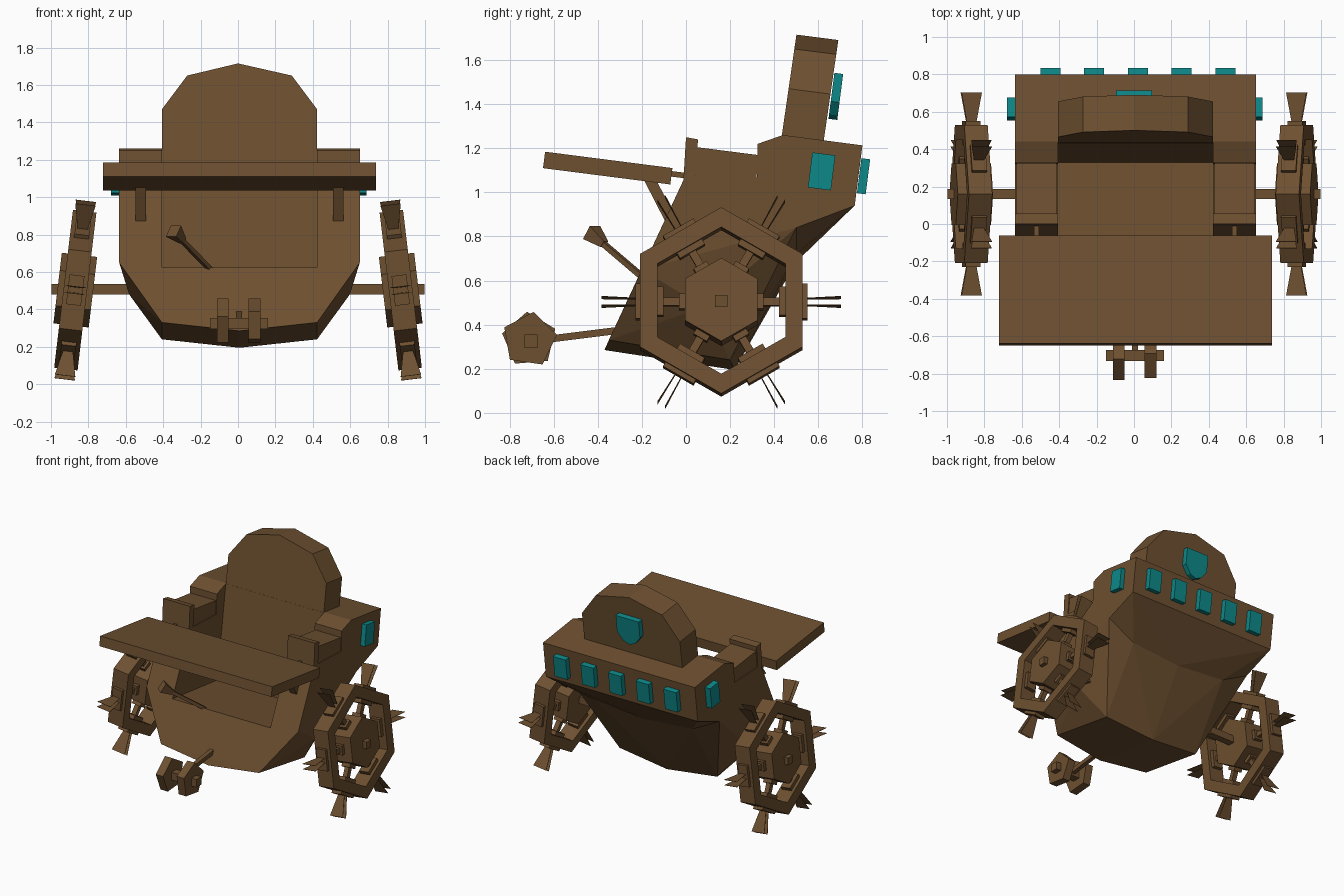
import bpy, bmesh
from math import radians, sin, cos, pi
from mathutils import Matrix, Vector

if "Cube" in bpy.data.objects:
    bpy.data.objects.remove(bpy.data.objects["Cube"])


def material(name, rgb):
    m = bpy.data.materials.new(name)
    m.use_nodes = True
    m.diffuse_color = (*rgb, 1)
    m.node_tree.nodes["Principled BSDF"].inputs["Base Color"].default_value = (*rgb, 1)
    return m


BROWN = material("brown", (0.155, 0.08, 0.03))
TEAL = material("teal", (0.004, 0.25, 0.25))
LEAN = radians(-7.3)      # the whole seat leans back
MID = 0.008               # body centre line


def add_hull(bm, pts, mat=Matrix()):
    """Add one convex solid around the points."""
    verts = [bm.verts.new(mat @ Vector(p)) for p in pts]
    res = bmesh.ops.convex_hull(bm, input=verts)
    inner = [g for g in res["geom_interior"] if isinstance(g, bmesh.types.BMVert)]
    bmesh.ops.delete(bm, geom=inner, context="VERTS")


def finish(name, bm, mat=BROWN):
    bmesh.ops.dissolve_limit(bm, angle_limit=0.01, verts=bm.verts, edges=bm.edges)
    bmesh.ops.recalc_face_normals(bm, faces=bm.faces)
    me = bpy.data.meshes.new(name)
    bm.to_mesh(me)
    bm.free()
    me.materials.append(mat)
    ob = bpy.data.objects.new(name, me)
    bpy.context.collection.objects.link(ob)
    return ob


def corners(c, s):
    return [(c[0] + i * s[0] / 2, c[1] + j * s[1] / 2, c[2] + k * s[2] / 2)
            for i in (-1, 1) for j in (-1, 1) for k in (-1, 1)]


def hull(name, pts, mat=BROWN, matrix=Matrix()):
    bm = bmesh.new()
    add_hull(bm, pts, matrix)
    return finish(name, bm, mat)


def box(name, c, s, tilt=0.0, mat=BROWN):
    return hull(name, corners((0, 0, 0), s), mat,
                Matrix.Translation(c) @ Matrix.Rotation(tilt, 4, "X"))


def slab(name, profile, x0, x1):
    """Side profile (y, z) extruded across x."""
    return hull(name, [(x, y, z) for x in (x0, x1) for y, z in profile])


def beam(name, a, b, r0, r1):
    """Square bar from a to b, tapering from r0 to r1."""
    a, b = Vector(a), Vector(b)
    m = Matrix.Translation(a) @ (b - a).to_track_quat("Z", "Y").to_matrix().to_4x4()
    n = (b - a).length
    return hull(name, [(i * r, j * r, z) for r, z in ((r0, 0), (r1, n))
                       for i in (-1, 1) for j in (-1, 1)], BROWN, m)


def mirrored(half):
    return [(MID + s * x, y, z) for x, y, z in half for s in (-1, 1)]


# Lower body: U-shaped sections, joined front to back in two convex pieces
W, C = 0.643, 0.415
front = [(W, 0.0, 1.08), (W, -0.2, 0.65), (C, -0.35, 0.33), (0, -0.37, 0.285)]
belly = [(0.59, 0.08, 0.48), (C, 0.2, 0.24), (0, 0.22, 0.195)]
rise = [(W, 0.5, 1.06), (W, 0.5, 0.84), (C, 0.5, 0.72), (0, 0.5, 0.685)]
back = [(W, 0.765, 0.94), (W, 0.78, 1.06)]
body = hull("body", mirrored(front + belly + rise))
hull("body_tail", mirrored(rise + back))

# Rear block behind the seat
rear = slab("rear_block", [(0.32, 1.0), (0.325, 1.22), (0.44, 1.26), (0.8, 1.213),
                           (0.765, 0.94)], MID - W, MID + W)

# Seat recess cut through the body and the rear block
cutter = slab("seat_cutter", [(-0.7, 0.68), (0.33, 0.56), (0.435, 1.26), (0.455, 1.4),
                              (-0.7, 1.4)], MID - C, MID + C)
cutter.hide_render = True
for ob in (body, rear):
    mod = ob.modifiers.new("seat", "BOOLEAN")
    mod.operation, mod.solver, mod.object = "DIFFERENCE", "EXACT", cutter
    bpy.context.view_layer.objects.active = ob
    bpy.ops.object.modifier_apply(modifier="seat")
bpy.data.objects.remove(cutter)

# Arched backrest
arch = [(C, 1.15), (C, 1.47), (0.28, 1.65), (0, 1.715)]
hull("backrest", [(MID * (x > 0) + s * x, 0.5 + (z - 1.71) * 0.145 + d, z - d * 0.128)
                  for x, z in arch for s in (-1, 1) for d in (0, 0.19)])

# Armrests, front plates, tray tabs and tray struts
for s, side in ((-1, "right"), (1, "left")):
    x = MID + s * (C + W) / 2
    box(side + "_armrest", (x, 0.18, 1.125), (0.215, 0.29, 0.125), LEAN)
    slab(side + "_arm_plate", [(0.0, 1.25), (0.055, 1.24), (0.035, 1.05), (-0.012, 1.05)],
         x - (W - C) / 2, x + (W - C) / 2)
    box(side + "_tray_tab", (x, -0.035, 1.08), (0.025, 0.09, 0.025), LEAN)
    slab(side + "_tray_strut", [(-0.19, 1.055), (-0.13, 1.045), (-0.03, 0.86),
                                (-0.085, 0.85)], x - 0.028, x + 0.028)
    # Side window
    box(side + "_window", (MID * 0.5 + s * 0.66, 0.615, 1.095), (0.045, 0.105, 0.16),
        LEAN, TEAL)

# Tray
box("tray", (MID, -0.355, 1.11), (1.457, 0.582, 0.075), LEAN)

# Rear windows
for i in range(5):
    box("rear_window", (0.021 + (i - 2) * 0.234, 0.805, 1.073), (0.107, 0.04, 0.16),
        LEAN, TEAL)

# Shield window on the backrest
shield = [(0.097, 0.1), (0.097, -0.03), (0.05, -0.09), (0.0, -0.11)]
hull("shield_window", [(s * x, y, z) for x, z in shield for s in (-1, 1)
                       for y in (-0.02, 0.02)], TEAL,
     Matrix.Translation((0, 0.68, 1.44)) @ Matrix.Rotation(LEAN, 4, "X"))

# Lever in front of the seat
beam("lever_shaft", (-0.145, -0.19, 0.61), (-0.31, -0.39, 0.78), 0.012, 0.012)
beam("lever_head", (-0.295, -0.37, 0.765), (-0.345, -0.428, 0.818), 0.016, 0.036)

# Front roller: rod, crossbar and two pentagon discs
beam("roller_rod", (0.005, -0.3, 0.375), (0.005, -0.7, 0.325), 0.016, 0.016)
box("roller_bar", (0.005, -0.703, 0.325), (0.31, 0.06, 0.06))
for x, turn in ((-0.082, 0.4), (0.088, 0.17)):
    ring = [turn + 2 * pi * k / 5 for k in range(5)]
    slab("roller_disc", [(-0.71 + 0.127 * cos(a), 0.332 + 0.127 * sin(a)) for a in ring],
         x - 0.031, x + 0.031)

# Spiked hexagonal wheels
FLATS = [radians(30 + 60 * k) for k in range(6)]


def hexagon(r, x):
    return [(x, r * sin(k * pi / 3), r * cos(k * pi / 3)) for k in range(6)]


for s, side in ((-1, "right"), (1, "left")):
    place = Matrix.Translation((s * 0.87, 0.16, 0.503)) @ Matrix.Rotation(
        radians(-6.8 * s), 4, "Y")
    # Rim ring
    bm = bmesh.new()
    loops = [[bm.verts.new(place @ Vector(p)) for p in hexagon(r, x)]
             for r, x in ((0.425, -0.063), (0.425, 0.063), (0.335, 0.063), (0.335, -0.063))]
    for i in range(4):
        a, b = loops[i], loops[(i + 1) % 4]
        for k in range(6):
            n = (k + 1) % 6
            bm.faces.new((a[k], a[n], b[n], b[k]))
    finish(side + "_wheel_rim", bm)
    # Hub
    hull(side + "_wheel_hub", hexagon(0.19, -0.095) + hexagon(0.19, 0.095), BROWN, place)
    # Spokes with their blocks, and thin paired spikes
    spokes, spikes = bmesh.new(), bmesh.new()
    for ang in FLATS:
        m = place @ Matrix.Rotation(ang, 4, "X")
        for r0, r1, wide, deep in ((0.15, 0.3, 0.036, 0.036), (0.15, 0.192, 0.07, 0.07),
                                   (0.262, 0.3, 0.13, 0.08), (0.36, 0.39, 0.16, 0.08)):
            add_hull(spokes, corners((0, 0, (r0 + r1) / 2), (deep, wide, r1 - r0)), m)
        for t in (-1, 1):
            vane = [(i * w, t * (off + d), r)
                    for r, w, off in ((0.38, 0.025, 0.014), (0.543, 0.055, 0.019))
                    for i in (-1, 1) for d in (0, 0.002)]
            add_hull(spikes, vane, m)
    finish(side + "_wheel_spokes", spokes)
    finish(side + "_wheel_spikes", spikes)
    # Axle
    box(side + "_axle", (s * 0.78, 0.16, 0.507), (0.435, 0.055, 0.055))
